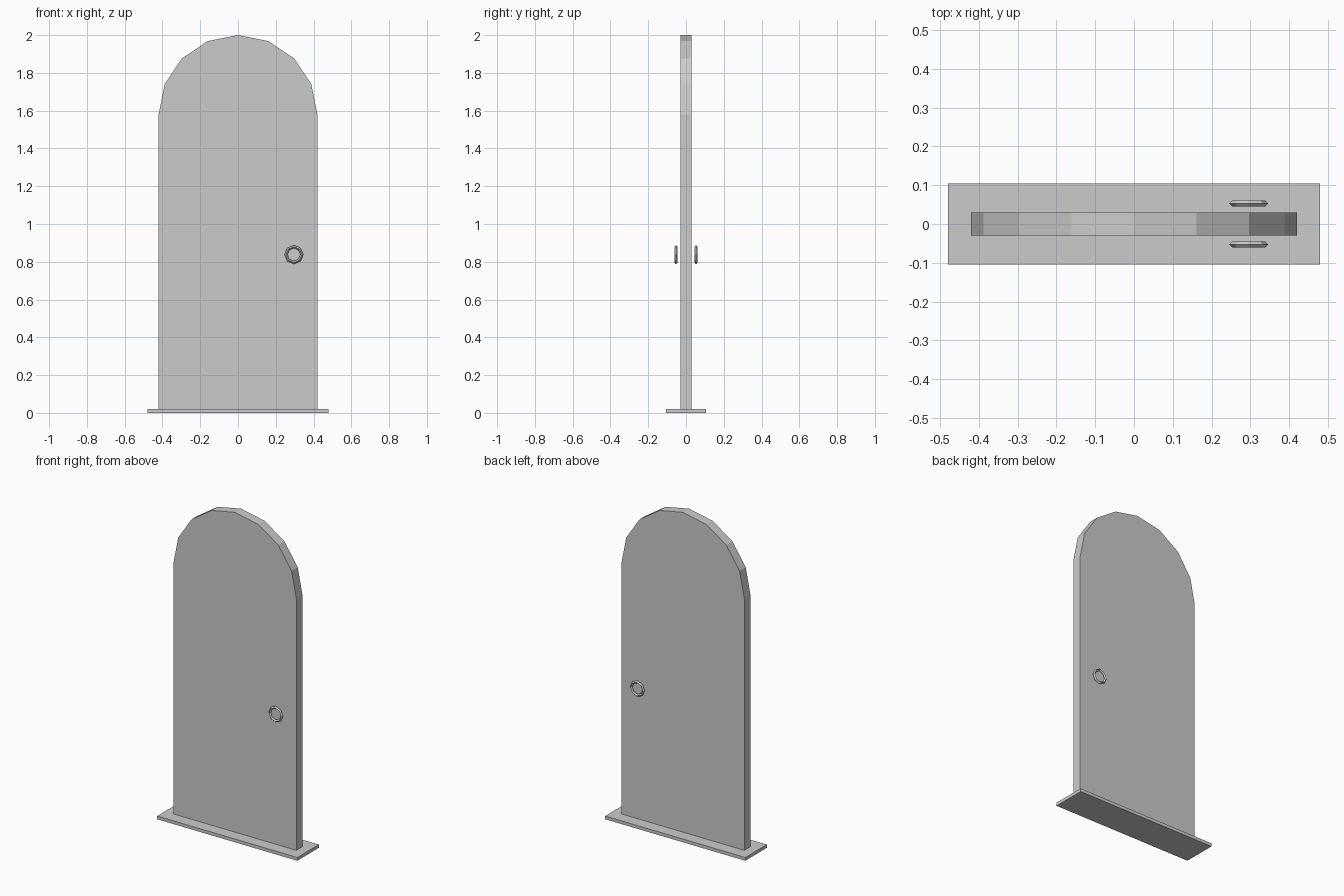
import bpy, bmesh
from math import pi, cos, sin, radians

if "Cube" in bpy.data.objects:
    bpy.data.objects.remove(bpy.data.objects["Cube"])

HALF_W, SPRING, SILL_H, HALF_T = 0.42, 1.58, 0.02, 0.03

# Sill plate under the door
bpy.ops.mesh.primitive_cube_add(size=1, location=(0, 0, SILL_H / 2))
sill = bpy.context.object
sill.name = "sill"
sill.scale = (0.96, 0.21, SILL_H)

# Door leaf: straight sides with an eight-segment round arch, extruded in y
profile = [(-HALF_W, SILL_H), (HALF_W, SILL_H)]
profile += [(HALF_W * cos(pi * i / 8), SPRING + HALF_W * sin(pi * i / 8)) for i in range(9)]
bm = bmesh.new()
face = bm.faces.new([bm.verts.new((x, -HALF_T, z)) for x, z in profile])
extruded = bmesh.ops.extrude_face_region(bm, geom=[face])["geom"]
bmesh.ops.translate(bm, vec=(0, 2 * HALF_T, 0),
                    verts=[g for g in extruded if isinstance(g, bmesh.types.BMVert)])
bmesh.ops.recalc_face_normals(bm, faces=bm.faces)
mesh = bpy.data.meshes.new("door_leaf")
bm.to_mesh(mesh)
bm.free()
bpy.context.collection.objects.link(bpy.data.objects.new("door_leaf", mesh))

# Ring pulls on both faces
for name, y in (("front_ring_pull", -0.053), ("back_ring_pull", 0.053)):
    bpy.ops.mesh.primitive_torus_add(
        major_segments=8, minor_segments=4, major_radius=0.042, minor_radius=0.008,
        location=(0.296, y, 0.838), rotation=(radians(90), 0, 0))
    bpy.context.object.name = name
